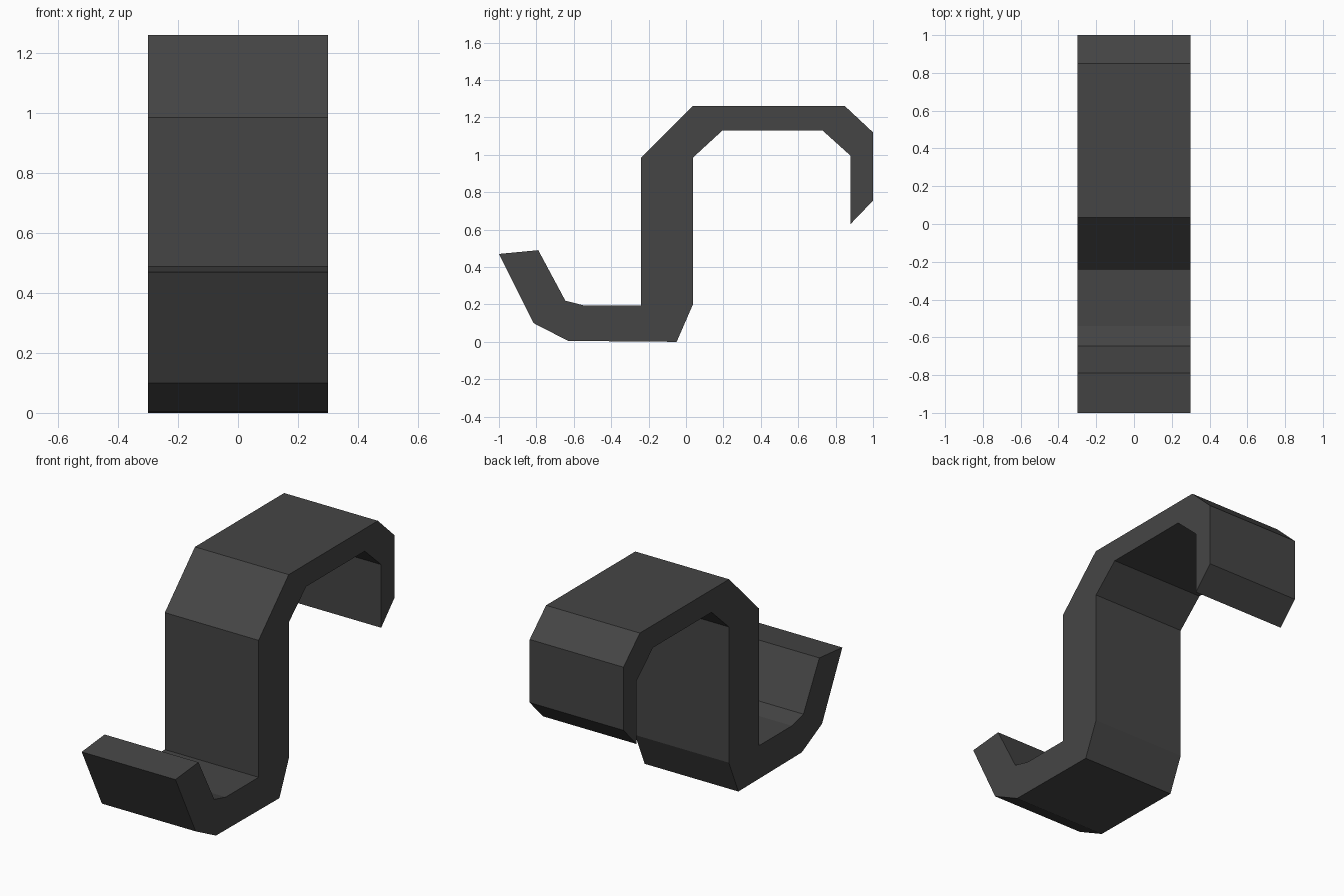
import bpy, bmesh

if "Cube" in bpy.data.objects:
    bpy.data.objects.remove(bpy.data.objects["Cube"])

HALF_WIDTH = 0.3

# S-shaped side outline of the hook as (y, z)
PROFILE = [
    (-1.0, 0.47), (-0.815, 0.10), (-0.63, 0.005), (-0.05, 0.0),    # lower lip and base
    (0.037, 0.20), (0.037, 0.985), (0.195, 1.13), (0.73, 1.13),    # back of stem, inside of upper hook
    (0.88, 0.995), (0.88, 0.63), (1.0, 0.755), (1.0, 1.12),        # hanging tip
    (0.85, 1.26), (0.035, 1.26), (-0.24, 0.985),                   # top and front shoulder
    (-0.24, 0.193), (-0.54, 0.193), (-0.645, 0.22), (-0.79, 0.49), # stem front, inside of lower hook
]

# Dark grey plastic
grey = bpy.data.materials.new("dark_grey")
grey.diffuse_color = (0.06, 0.06, 0.06, 1)
grey.use_nodes = True
grey.node_tree.nodes["Principled BSDF"].inputs["Base Color"].default_value = grey.diffuse_color

# Hook: outline face extruded across the width
bm = bmesh.new()
outline = bm.faces.new([bm.verts.new((-HALF_WIDTH, y, z)) for y, z in PROFILE])
ext = bmesh.ops.extrude_face_region(bm, geom=[outline], use_keep_orig=True)
moved = [v for v in ext["geom"] if isinstance(v, bmesh.types.BMVert)]
bmesh.ops.translate(bm, verts=moved, vec=(2 * HALF_WIDTH, 0, 0))
bmesh.ops.recalc_face_normals(bm, faces=bm.faces)

mesh = bpy.data.meshes.new("s_hook")
bm.to_mesh(mesh)
bm.free()
mesh.materials.append(grey)
hook = bpy.data.objects.new("s_hook", mesh)
bpy.context.collection.objects.link(hook)
